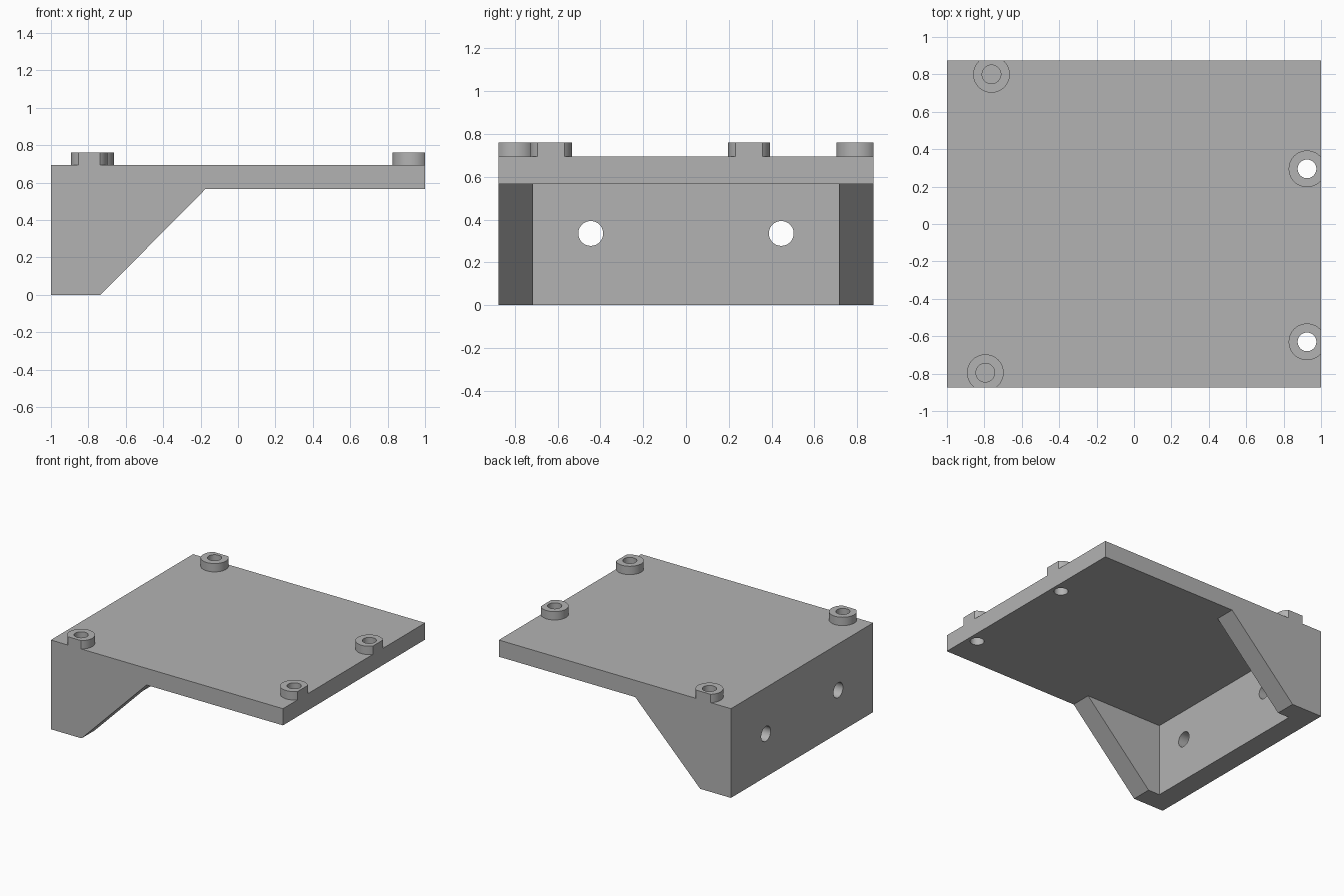
import bpy
import bmesh
import math

cube = bpy.data.objects.get("Cube")
if cube:
    bpy.data.objects.remove(cube, do_unlink=True)

HALF_Y = 0.875
PLATE_BOTTOM, PLATE_TOP, BOSS_TOP = 0.565, 0.695, 0.76
GUSSET_INNER = 0.715
WALL_INNER = -0.835
BOSS_R, BORE_R, WALL_HOLE_R = 0.098, 0.05, 0.058

grey = bpy.data.materials.new("plain grey")
grey.use_nodes = True
grey.diffuse_color = (0.45, 0.45, 0.45, 1)
grey.node_tree.nodes["Principled BSDF"].inputs["Base Color"].default_value = (0.45, 0.45, 0.45, 1)


def new_object(name, bm):
    bmesh.ops.recalc_face_normals(bm, faces=bm.faces[:])
    mesh = bpy.data.meshes.new(name)
    bm.to_mesh(mesh)
    bm.free()
    mesh.materials.append(grey)
    obj = bpy.data.objects.new(name, mesh)
    bpy.context.collection.objects.link(obj)
    return obj


def box(name, low, high):
    bm = bmesh.new()
    bmesh.ops.create_cube(bm, size=1)
    for v in bm.verts:
        v.co = [l if c < 0 else h for c, l, h in zip(v.co, low, high)]
    return new_object(name, bm)


def cylinder(name, radius, low, high, centre, along_x=False):
    bm = bmesh.new()
    bmesh.ops.create_cone(bm, cap_ends=True, segments=64, radius1=radius,
                          radius2=radius, depth=high - low)
    for v in bm.verts:
        x, y, z = v.co
        z += (low + high) / 2
        if along_x:
            v.co = (z, centre[0] + x, centre[1] + y)
        else:
            v.co = (centre[0] + x, centre[1] + y, z)
    return new_object(name, bm)


def carve(target, cutter, operation="DIFFERENCE"):
    mod = target.modifiers.new("carve", "BOOLEAN")
    mod.operation = operation
    mod.solver = "EXACT"
    mod.object = cutter
    bpy.context.view_layer.objects.active = target
    with bpy.context.temp_override(object=target, active_object=target):
        bpy.ops.object.modifier_apply(modifier=mod.name)
    bpy.data.objects.remove(cutter, do_unlink=True)


def smooth(obj):
    bpy.ops.object.select_all(action="DESELECT")
    obj.select_set(True)
    bpy.context.view_layer.objects.active = obj
    bpy.ops.object.shade_smooth_by_angle(angle=math.radians(30))


# Bracket: side profile extruded across the full depth
profile = [(-1, 0), (-0.735, 0), (-0.175, PLATE_BOTTOM), (1, PLATE_BOTTOM),
           (1, PLATE_TOP), (-1, PLATE_TOP)]
bm = bmesh.new()
side = bm.faces.new([bm.verts.new((x, -HALF_Y, z)) for x, z in profile])
extruded = bmesh.ops.extrude_face_region(bm, geom=[side])["geom"]
bmesh.ops.translate(bm, vec=(0, 2 * HALF_Y, 0),
                    verts=[g for g in extruded if isinstance(g, bmesh.types.BMVert)])
bracket = new_object("mounting_bracket", bm)

# Pocket leaves the end wall, the plate and a gusset on each side
carve(bracket, box("pocket_cutter", (WALL_INNER, -GUSSET_INNER, -1),
                   (2, GUSSET_INNER, PLATE_BOTTOM)))

# Fixing holes through the end wall
for y in (-0.445, 0.445):
    carve(bracket, cylinder("wall_hole_cutter", WALL_HOLE_R, -1.1, -0.7, (y, 0.335), True))

# Standoffs, trimmed flush with the plate edges, bored through the plate
standoffs = {
    "back_right_standoff": (-0.762, 0.8),
    "front_right_standoff": (-0.795, -0.795),
    "back_left_standoff": (0.925, 0.295),
    "front_left_standoff": (0.925, -0.63),
}
for name, centre in standoffs.items():
    through = centre[0] > 0
    bore_bottom = PLATE_BOTTOM - 0.1 if through else PLATE_BOTTOM
    carve(bracket, cylinder("bore_cutter", BORE_R, bore_bottom, 1, centre))
    boss = cylinder(name, BOSS_R, PLATE_TOP, BOSS_TOP, centre)
    carve(boss, box("trim", (-1, -HALF_Y, 0), (1, HALF_Y, 2)), "INTERSECT")
    carve(boss, cylinder("bore_cutter", BORE_R, 0, 1, centre))
    smooth(boss)

smooth(bracket)
